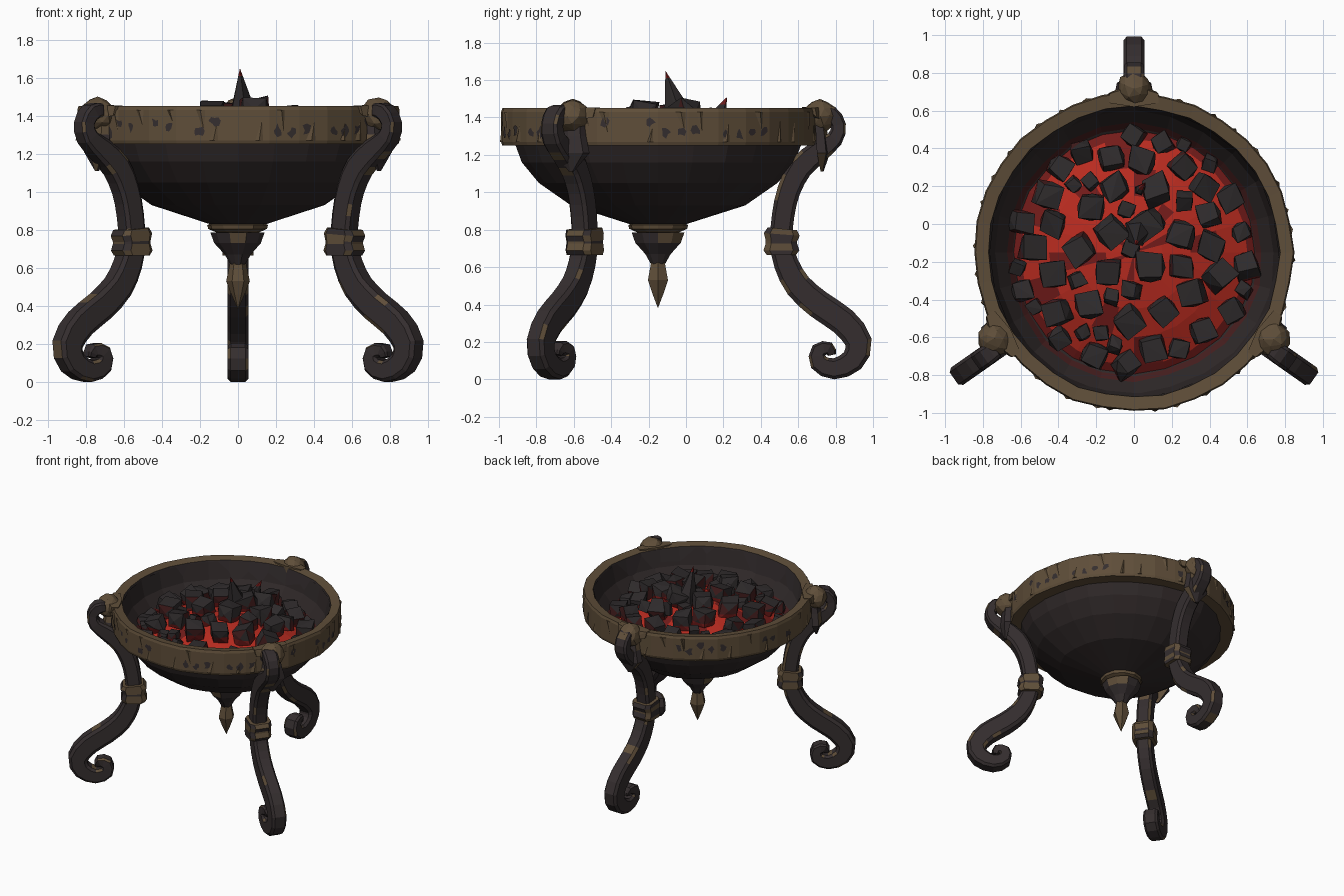
import bpy, bmesh, random
from math import sin, cos, pi, radians, hypot
from mathutils import Vector, Matrix

random.seed(4)
if "Cube" in bpy.data.objects:
    bpy.data.objects.remove(bpy.data.objects["Cube"])

CENTRE = Vector((0, -0.15, 0))


def material(name, r, g, b):
    m = bpy.data.materials.new(name)
    m.use_nodes = True
    m.diffuse_color = (r, g, b, 1)
    bsdf = m.node_tree.nodes["Principled BSDF"]
    bsdf.inputs["Base Color"].default_value = (r, g, b, 1)
    bsdf.inputs["Roughness"].default_value = 0.8
    return m


IRON = material("dark iron", 0.035, 0.027, 0.028)
BOWL = material("sooty iron", 0.028, 0.021, 0.021)
BRASS = material("old brass", 0.114, 0.076, 0.041)
COAL = material("coal", 0.027, 0.023, 0.024)
EMBER = material("glowing ember", 0.48, 0.024, 0.014)
DIM = material("dim ember", 0.17, 0.011, 0.01)
CHAR = material("charred red", 0.06, 0.013, 0.013)


def finish(bm, name, mats, matrix=None):
    bmesh.ops.remove_doubles(bm, verts=bm.verts, dist=0.0005)
    bmesh.ops.recalc_face_normals(bm, faces=bm.faces)
    me = bpy.data.meshes.new(name)
    bm.to_mesh(me)
    bm.free()
    for m in mats:
        me.materials.append(m)
    ob = bpy.data.objects.new(name, me)
    bpy.context.collection.objects.link(ob)
    ob.matrix_world = matrix or Matrix.Translation(CENTRE)


def bridge(bm, rings, closed=False):
    """Join neighbouring rings of vertices with quads."""
    faces = []
    pairs = list(zip(rings, rings[1:])) + ([(rings[-1], rings[0])] if closed else [])
    for a, b in pairs:
        for i in range(len(a)):
            j = (i + 1) % len(a)
            faces.append(bm.faces.new((a[i], a[j], b[j], b[i])))
    return faces


def lathe(profile, segs, jitter=0.0, closed=False):
    bm = bmesh.new()
    scale = [1 + random.uniform(-jitter, jitter) for _ in range(segs)]
    rings = []
    for r, z in profile:
        rings.append([bm.verts.new((r * s * cos(2 * pi * i / segs), r * s * sin(2 * pi * i / segs), z))
                      for i, s in enumerate(scale)])
    bridge(bm, rings, closed)
    return bm


def smooth_path(points):
    """Add a rounded midpoint between neighbouring path points."""
    pts = [Vector(p) for p in points]
    out = [pts[0]]
    for i in range(len(pts) - 1):
        before, after = pts[max(i - 1, 0)], pts[min(i + 2, len(pts) - 1)]
        out += [(pts[i] + pts[i + 1]) * 0.5625 - (before + after) * 0.0625, pts[i + 1]]
    return out


def sweep(path, width, chamfer=0.3):
    """Chamfered bar along a path of (radius, height, half thickness)."""
    bm = bmesh.new()
    rings = []
    for i, (r, z, h) in enumerate(path):
        p, q = path[max(i - 1, 0)], path[min(i + 1, len(path) - 1)]
        t = Vector((q[0] - p[0], 0, q[1] - p[1])).normalized()
        n = Vector((t.z, 0, -t.x))
        w = min(width, h * 1.3)
        k = 1 - chamfer
        section = [(1, -k), (1, k), (k, 1), (-k, 1), (-1, k), (-1, -k), (-k, -1), (k, -1)]
        rings.append([bm.verts.new(Vector((r, v * w, z)) + n * u * h) for u, v in section])
    faces = bridge(bm, rings)
    bm.faces.new(rings[0])
    bm.faces.new(rings[-1])
    return bm, faces


def hull(bm, points):
    verts = [bm.verts.new(p) for p in points]
    out = bmesh.ops.convex_hull(bm, input=verts)
    bmesh.ops.delete(bm, geom=[v for v in verts if not v.link_faces], context="VERTS")
    return [f for f in out["geom"] if isinstance(f, bmesh.types.BMFace) and f.is_valid]


def cut_level(bm, faces, z):
    """Cut faces at a height and return all the pieces."""
    geom = list({g for f in faces for g in (f, *f.edges, *f.verts)})
    out = bmesh.ops.bisect_plane(bm, geom=geom, plane_co=(0, 0, z), plane_no=(0, 0, 1))
    return [g for g in out["geom"] if isinstance(g, bmesh.types.BMFace)]


def wear(faces, chance):
    for f in faces:
        f.material_index = int(random.random() < chance)


# Bowl shell, outside and inside, reddened close to the embers
outer = [(0, 0.82), (0.15, 0.83), (0.46, 0.93), (0.63, 1.05), (0.72, 1.16), (0.76, 1.27)]
inner = [(0.775, 1.43), (0.745, 1.3), (0.68, 1.215), (0.65, 1.18), (0.4, 1.02), (0, 0.95)]
bm = lathe(outer + inner, 24, 0.018)
for f in bm.faces:
    c = f.calc_center_median()
    f.material_index = int(1.18 < c.z < 1.21 and hypot(c.x, c.y) < 0.69)
finish(bm, "bowl", [BOWL, CHAR])

# Brass rim with a dark inner wall
rim = lathe([(0.77, 1.44), (0.838, 1.45), (0.845, 1.43), (0.845, 1.27), (0.838, 1.25), (0.745, 1.25)],
            32, 0.008, closed=True)
bmesh.ops.recalc_face_normals(rim, faces=rim.faces)
panels = []
for f in rim.faces:
    c, n = f.calc_center_median(), f.normal.copy()
    if c.xy.dot(n.xy) < -0.4:
        f.material_index = 1
    elif abs(n.z) < 0.1:
        panels.append((c, n))
finish(rim, "rim", [BRASS, IRON])

# Worn dark patches and hammered wedges on the rim
patches, wedges = bmesh.new(), bmesh.new()
for centre, n in panels:
    side = Vector((-n.y, n.x, 0))

    def on_panel(u, v, lift):
        return centre + side * u + Vector((0, 0, v)) + n * lift
    for side_shift in (-0.04, 0.04):
        if random.random() < 0.55:
            dv = random.uniform(-0.045, 0.035)
            ring = []
            for k in range(8):
                rad = random.uniform(0.015, 0.045)
                ring.append(on_panel(side_shift + 0.8 * rad * cos(k * pi / 4), dv + 0.85 * rad * sin(k * pi / 4), 0.004))
            patches.faces.new([patches.verts.new(p) for p in ring])
    u, s = random.uniform(-0.05, 0.05), random.uniform(0.025, 0.055)
    low, flip = random.choice([(-0.08, 1), (-0.08, 1), (0.08, -1)])
    hull(wedges, [on_panel(u - s, low, -0.01), on_panel(u + s, low, -0.01), on_panel(u, low, 0.011),
                  on_panel(u + s * 0.4, low + flip * random.uniform(0.06, 0.12), 0)])
finish(patches, "rim_worn_patches", [IRON])
finish(wedges, "rim_hammered_wedges", [BRASS])

# Finial under the bowl
finish(lathe([(0, 0.84), (0.13, 0.84), (0.16, 0.825), (0.155, 0.805), (0.11, 0.785), (0, 0.785)], 12, 0.03),
       "finial_collar", [BRASS])
bm = lathe([(0, 0.79), (0.145, 0.785), (0.125, 0.73), (0.07, 0.67), (0.035, 0.61), (0, 0.61)], 10, 0.04)
for f in bm.faces:
    f.material_index = int(f.calc_center_median().z > 0.74 and random.random() < 0.5)
finish(bm, "finial_cup", [IRON, BRASS])
finish(lathe([(0, 0.65), (0.04, 0.635), (0.062, 0.53), (0.035, 0.46), (0, 0.38)], 6), "finial_spike", [BRASS])

# Legs with scroll feet, collars, rim straps and knobs
leg_path = smooth_path([
    (0.87, 1.43, 0.035), (0.925, 1.42, 0.042), (0.965, 1.36, 0.04), (0.945, 1.285, 0.045),
    (0.86, 1.22, 0.06), (0.76, 1.13, 0.066), (0.70, 1.01, 0.062), (0.67, 0.88, 0.06),
    (0.66, 0.74, 0.06), (0.685, 0.62, 0.066), (0.75, 0.5, 0.072), (0.86, 0.4, 0.076),
    (0.99, 0.31, 0.076), (1.072, 0.2, 0.072), (1.04, 0.1, 0.064), (0.94, 0.056, 0.056),
    (0.86, 0.09, 0.05), (0.86, 0.155, 0.042), (0.915, 0.165, 0.035), (0.93, 0.13, 0.022)])
collar_path = [(0.66, 0.665, 0.078), (0.66, 0.69, 0.096), (0.66, 0.725, 0.084),
               (0.66, 0.74, 0.084), (0.662, 0.775, 0.096), (0.665, 0.805, 0.078)]
# Strap rows: height, half width, inner radius, depth
strap_rows = [(1.45, 0.075, 0.84, 0.04), (1.38, 0.06, 0.84, 0.055), (1.3, 0.075, 0.845, 0.065),
              (1.21, 0.1, 0.85, 0.07), (1.11, 0.012, 0.87, 0.015)]

for label, angle, push, knob_angle in (("back", 90, 0, 90), ("right", 215, 0.022, 212), ("left", 325, 0.022, 328)):
    place = (Matrix.Translation(CENTRE) @ Matrix.Rotation(radians(angle), 4, "Z")
             @ Matrix.Translation((push, 0, 0)))
    knob_place = Matrix.Translation(CENTRE) @ Matrix.Rotation(radians(knob_angle), 4, "Z")

    bm, faces = sweep(leg_path, 0.056)
    wear(faces[1::2], 0.22)  # chamfered corners
    wear(faces[0::4], 0.07)
    finish(bm, label + "_leg", [IRON, BRASS], place)

    bm, faces = sweep(collar_path, 0.082, 0.35)
    wear(faces, 0.28)
    finish(bm, label + "_leg_collar", [BRASS, IRON], place)

    bm = bmesh.new()
    rings = [[bm.verts.new((r + d * t, w * s, z)) for d, s in ((0, -1), (0.7, -0.9), (1, 0), (0.7, 0.9), (0, 1))]
             for z, w, r, t in strap_rows]
    wear(bridge(bm, rings), 0.25)
    bm.faces.new(rings[0])
    bm.faces.new(rings[-1])
    finish(bm, label + "_strap", [IRON, BRASS], knob_place)

    bm = bmesh.new()
    bmesh.ops.create_icosphere(bm, subdivisions=2, radius=0.09, matrix=Matrix.Translation((0.868, 0, 1.412)))
    for v in bm.verts:
        v.co += Vector((random.uniform(-1, 1), random.uniform(-1, 1), random.uniform(-1, 0))) * 0.008
    finish(bm, label + "_knob", [BRASS], knob_place)
    bm = bmesh.new()
    for s in (-1, 1):
        hull(bm, [(0.77, 0, 1.455), (0.88, 0, 1.455), (0.77, 0, 1.4), (0.9, 0, 1.38),
                  (0.79, s * 0.13, 1.452), (0.84, s * 0.13, 1.452), (0.85, s * 0.12, 1.4)])
    finish(bm, label + "_knob_bracket", [BRASS], knob_place)


# Ember bed
def bed_height(r):
    return 1.38 - 0.5 * r * r


bm = lathe([(0, 1.1), (0.66, 1.13)] + [(r, bed_height(r)) for r in (0.66, 0.6, 0.45, 0.3, 0.15, 0)], 24)
for f in bm.faces:
    c = f.calc_center_median()
    f.material_index = int(hypot(c.x, c.y) > 0.61 or random.random() < 0.15)
finish(bm, "ember_bed", [EMBER, DIM])

# Heap of coals, large ones first and small ones filling the gaps, glowing underneath
bm = bmesh.new()
placed = []
TRIES = 6000
for i in range(TRIES):
    x, y = random.uniform(-0.66, 0.66), random.uniform(-0.66, 0.66)
    r = hypot(x, y)
    size = (0.088 - 0.038 * min(1, 4 * i / TRIES)) * (1.15 - 0.4 * r)
    if r > 0.63 or any(hypot(x - a, y - b) < 0.92 * (size + s) for a, b, s in placed):
        continue
    placed.append((x, y, size))
    turn = Matrix.Rotation(random.uniform(0, 6), 3, "Z") @ Matrix.Rotation(random.uniform(-0.5, 0.5), 3, "X")
    at = Vector((x, y, bed_height(r) + size * 0.5))
    half = size * 0.78
    pts = [Vector((i, j, k)) * random.uniform(0.7, 1.05) for i in (-1, 1) for j in (-1, 1) for k in (-1, 1)]
    pts += [Vector(d) * random.uniform(1.0, 1.15) for d in ((1, 0, 0), (-1, 0, 0), (0, 1, 0), (0, -1, 0))]
    for f in cut_level(bm, hull(bm, [at + turn @ p * half for p in pts]), at.z + size * random.uniform(-0.35, 0)):
        f.normal_update()
        if f.calc_center_median().z < at.z - size * 0.25:
            f.material_index = 1
        elif f.normal.z < 0.3 and random.random() < 0.45:
            f.material_index = 2
finish(bm, "coals", [COAL, DIM, CHAR])

# Tall pointed coal with a hot tip, and a small shard
bm = bmesh.new()
for x, y, tip_x, tip_y, top, size in ((0.02, 0.11, 0.01, 0.04, 1.65, 0.08), (0.03, 0.33, 0.06, 0.37, 1.51, 0.03)):
    base = [(x + size * cos(k * 1.26), y + size * sin(k * 1.26), 1.36) for k in range(5)]
    waist = [(x + 0.8 * size * cos(k * 1.26), y + 0.8 * size * sin(k * 1.26), 1.45) for k in range(5)]
    for f in cut_level(bm, hull(bm, base + waist + [(tip_x, tip_y, top)]), top - 0.04):
        f.material_index = int(f.calc_center_median().z > top - 0.04)
finish(bm, "pointed_coals", [COAL, DIM])
